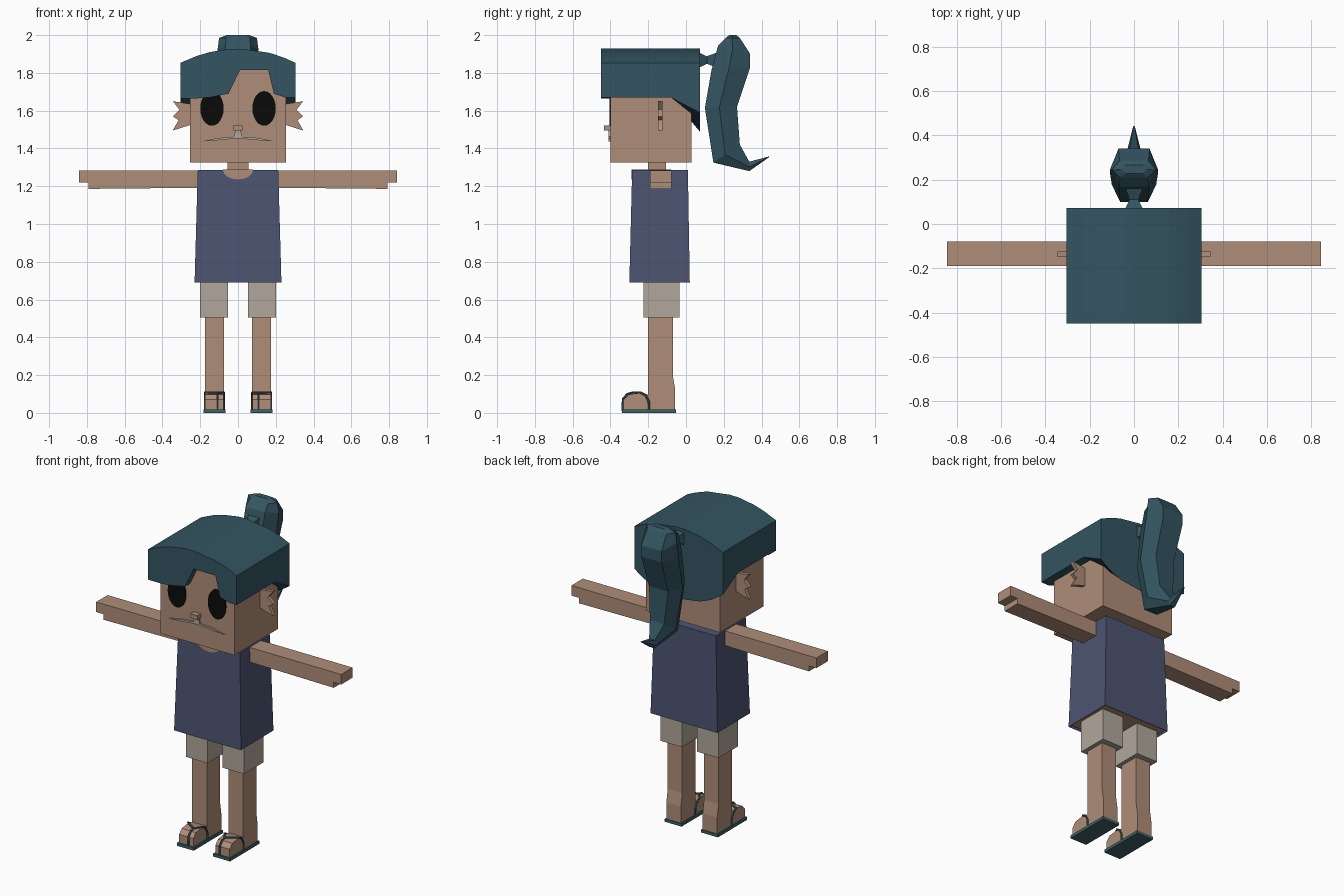
import bpy, bmesh, math
from mathutils import Vector

cube = bpy.data.objects.get("Cube")
if cube:
    bpy.data.objects.remove(cube)


def material(name, rgb):
    m = bpy.data.materials.new(name)
    m.use_nodes = True
    m.diffuse_color = (*rgb, 1)
    m.node_tree.nodes["Principled BSDF"].inputs["Base Color"].default_value = (*rgb, 1)
    return m


SKIN = material("skin_tan", (0.43, 0.27, 0.19))
HAIR = material("hair_teal", (0.034, 0.09, 0.12))
SHIRT = material("shirt_navy", (0.076, 0.089, 0.17))
SHORTS = material("shorts_beige", (0.44, 0.39, 0.33))
BLACK = material("eye_black", (0.003, 0.003, 0.003))
SANDAL = material("sandal_teal", (0.05, 0.115, 0.125))


def finish(name, bm, *mats):
    bmesh.ops.recalc_face_normals(bm, faces=bm.faces)
    mesh = bpy.data.meshes.new(name)
    bm.to_mesh(mesh)
    bm.free()
    for m in mats:
        mesh.materials.append(m)
    obj = bpy.data.objects.new(name, mesh)
    bpy.context.collection.objects.link(obj)
    return obj


def loft(name, rings, mat):
    """Skin a list of equal-length closed rings and cap both ends."""
    bm = bmesh.new()
    loops = [[bm.verts.new(p) for p in ring] for ring in rings]
    n = len(loops[0])
    for a, b in zip(loops, loops[1:]):
        for i in range(n):
            j = (i + 1) % n
            bm.faces.new((a[i], a[j], b[j], b[i]))
    bm.faces.new(loops[0])
    bm.faces.new(loops[-1])
    return finish(name, bm, mat)


def slab(name, pts, y0, y1, mat):
    """Outline in x-z, pushed along y."""
    return loft(name, [[(x, y, z) for x, z in pts] for y in (y0, y1)], mat)


def side_slab(name, pts, x0, x1, mat):
    """Outline in y-z, pushed along x."""
    return loft(name, [[(x, y, z) for y, z in pts] for x in (x0, x1)], mat)


def rect(x0, x1, y0, y1, z):
    return [(x0, y0, z), (x1, y0, z), (x1, y1, z), (x0, y1, z)]


def box(name, x, y, z, mat):
    return loft(name, [rect(*x, *y, h) for h in z], mat)


def mirror(pts, s):
    return [(x * s, z) for x, z in pts]


def tube(name, pts, radius, mat):
    """Six-sided strap following a path."""
    rings = []
    for i, p in enumerate(pts):
        d = (Vector(pts[min(i + 1, len(pts) - 1)]) - Vector(pts[max(i - 1, 0)])).normalized()
        u = d.orthogonal().normalized() if abs(d.x) > 0.9 else d.cross(Vector((1, 0, 0))).normalized()
        v = d.cross(u)
        rings.append([Vector(p) + radius * (u * math.cos(k * math.pi / 3) + v * math.sin(k * math.pi / 3))
                      for k in range(6)])
    return loft(name, rings, mat)


# Head, neck and face
box("head", (-0.255, 0.255), (-0.4, 0.03), (1.325, 1.83), SKIN)
box("neck", (-0.055, 0.055), (-0.2, -0.105), (1.25, 1.34), SKIN)
box("nose", (-0.025, 0.025), (-0.433, -0.39), (1.495, 1.522), SKIN)
half_mouth = [(0.014, 1.495), (0.022, 1.462), (0.11, 1.455), (0.19, 1.438), (0.1, 1.444), (0.015, 1.452)]
slab("mouth", half_mouth + mirror(half_mouth, -1)[::-1], -0.409, -0.4, SHORTS)
ear = [(0.25, 1.635), (0.345, 1.65), (0.31, 1.605), (0.345, 1.57), (0.315, 1.55), (0.345, 1.495), (0.25, 1.525)]
for side, s in (("left", 1), ("right", -1)):
    oval = [(s * 0.138 + 0.062 * math.cos(a), 1.612 + 0.092 * math.sin(a))
            for a in (k * math.tau / 24 for k in range(24))]
    slab(side + "_eye", oval, -0.406, -0.4, BLACK)
    slab(side + "_ear", mirror(ear, s), -0.148, -0.125, SKIN)

# Hair cap: arched top, notched fringe, rounded drop at the back
fringe = [(-0.305, 1.665), (-0.22, 1.665), (-0.15, 1.67), (-0.05, 1.69), (0.01, 1.815),
          (0.16, 1.815), (0.19, 1.69), (0.25, 1.67), (0.305, 1.67)]


def hair_ring(y, low):
    top = [(x, y, 1.928 - 0.075 * (x / 0.305) ** 2) for x, _ in fringe]
    return top + [(x, y, low(x, z)) for x, z in reversed(fringe)]


straight = lambda x, z: 1.67
nape = lambda x, z: 1.49 + 0.1 * abs(x / 0.305) ** 2.5
loft("hair_cap", [hair_ring(-0.45, lambda x, z: z), hair_ring(-0.385, lambda x, z: z),
                  hair_ring(-0.36, straight), hair_ring(-0.08, straight), hair_ring(0.073, nape)], HAIR)

# Ponytail: pinched tie, then six-sided rings (front point, back point, half width)
loft("ponytail_tie", [[(-r, y, 1.868 - r), (r, y, 1.868 - r), (r, y, 1.868 + r), (-r, y, 1.868 + r)]
                      for y, r in ((0.065, 0.042), (0.11, 0.02), (0.165, 0.04))], HAIR)
tail = [((0.21, 1.985), (0.285, 1.985), 0.1), ((0.17, 1.945), (0.34, 1.9), 0.108),
        ((0.135, 1.815), (0.34, 1.83), 0.108), ((0.1, 1.615), (0.27, 1.62), 0.1),
        ((0.145, 1.325), (0.285, 1.42), 0.075), ((0.335, 1.28), (0.335, 1.33), 0.03),
        ((0.438, 1.352), (0.442, 1.358), 0.004)]
section = [(0, -0.62), (0, 0.62), (0.45, 1), (1, 0.65), (1, -0.65), (0.45, -1)]
rings = [[(w * k, f[0] + (b[0] - f[0]) * t, f[1] + (b[1] - f[1]) * t) for t, k in section]
         for f, b, w in tail]
rings.insert(0, [(0.6 * x, 0.248 + (y - 0.248) * 0.5, 2.0) for x, y, z in rings[0]])
loft("ponytail", rings, HAIR)

# Shirt with a recessed hem showing skin underneath
shirt = loft("shirt", [rect(-0.23, 0.23, -0.3, 0.02, 0.69), rect(-0.213, 0.213, -0.285, 0.01, 1.285)], SHIRT)
shirt.data.materials.append(SKIN)
bm = bmesh.new()
bm.from_mesh(shirt.data)
hem = min(bm.faces, key=lambda f: f.calc_center_median().z)
bmesh.ops.inset_region(bm, faces=[hem], thickness=0.012, depth=0)
bmesh.ops.translate(bm, verts=hem.verts, vec=(0, 0, 0.012))
hem.material_index = 1
bm.to_mesh(shirt.data)
bm.free()
scoop = [(0.08 * math.cos(a), 1.286 - 0.05 * math.sin(a)) for a in (k * math.pi / 8 for k in range(9))]
slab("neckline_front", scoop, -0.289, -0.281, SKIN)
box("neckline_top", (-0.08, 0.08), (-0.288, -0.08), (1.28, 1.288), SKIN)

# Arms, shorts, legs and sandals on both sides
arm = [(0.19, 1.283), (0.843, 1.283), (0.843, 1.22), (0.792, 1.22), (0.792, 1.186), (0.19, 1.192)]
leg = [(-0.2, 0.52), (-0.07, 0.52), (-0.07, 0.2), (-0.057, 0.12), (-0.057, 0.015), (-0.2, 0.015)]
foot = [(-0.19, 0.015), (-0.33, 0.015), (-0.33, 0.07), (-0.305, 0.097), (-0.25, 0.105), (-0.19, 0.095)]
for side, s in (("left", 1), ("right", -1)):
    slab(side + "_arm", mirror(arm, s), -0.19, -0.078, SKIN)
    box(side + "_shorts_leg", (s * 0.052, s * 0.2), (-0.226, -0.035), (0.505, 0.71), SHORTS)
    side_slab(side + "_leg", leg, s * 0.075, s * 0.175, SKIN)
    side_slab(side + "_foot", foot, s * 0.076, s * 0.174, SKIN)
    box(side + "_sole", (s * 0.067, s * 0.183), (-0.34, -0.052), (0, 0.018), SANDAL)
    toe = s * 0.108
    tube(side + "_toe_strap", [(toe, -0.28, 0.108), (toe, -0.31, 0.1), (toe, -0.334, 0.075), (toe, -0.335, 0.01)],
         0.006, SANDAL)
    for edge, x in (("inner", s * 0.074), ("outer", s * 0.176)):
        tube(f"{side}_{edge}_strap", [(x, -0.195, 0.01), (x, -0.197, 0.06), (x, -0.215, 0.095),
                                      (x, -0.24, 0.108), (toe, -0.285, 0.108)], 0.006, SANDAL)
